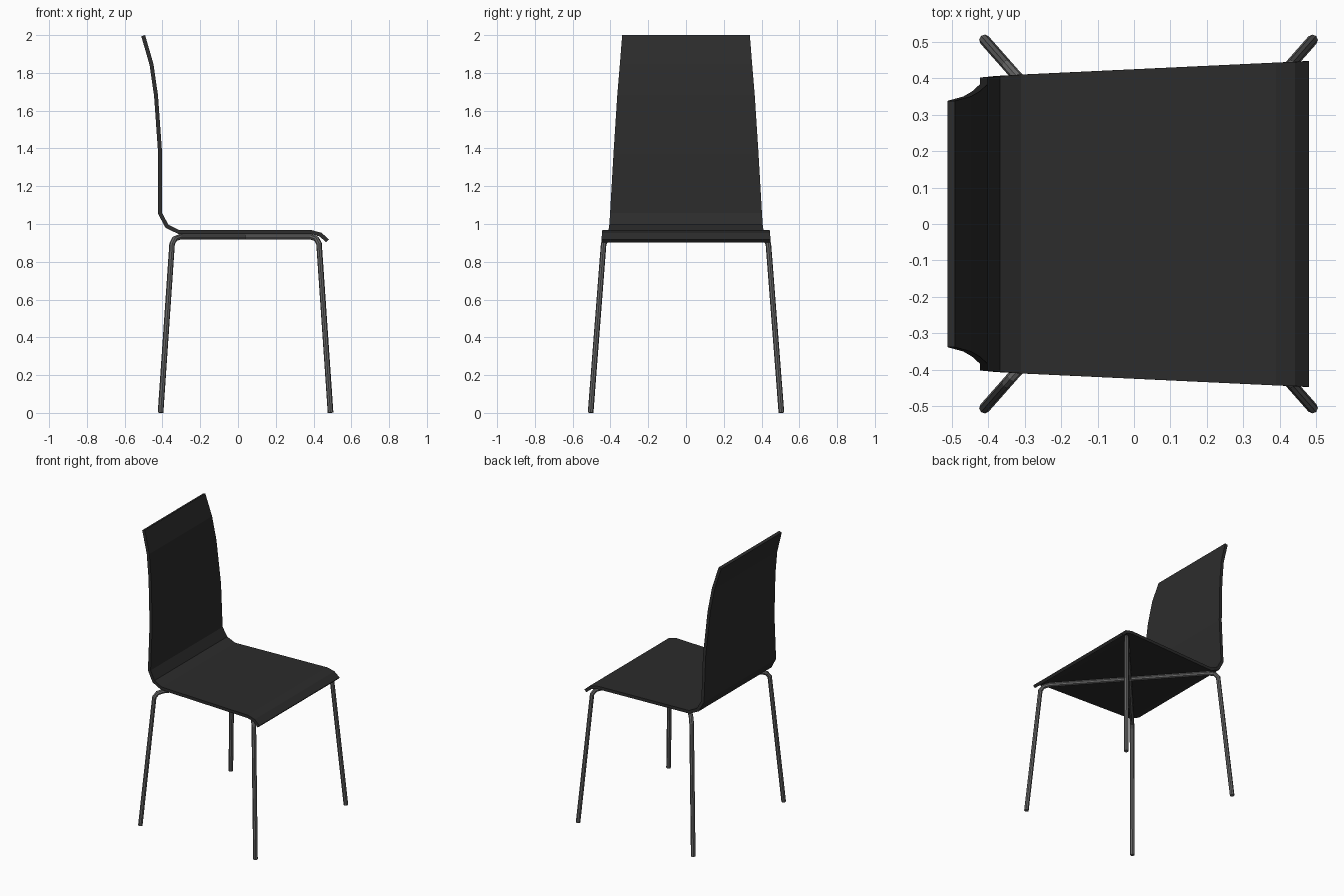
import bpy
import bmesh

if "Cube" in bpy.data.objects:
    bpy.data.objects.remove(bpy.data.objects["Cube"])


def material(name, value):
    mat = bpy.data.materials.new(name)
    mat.diffuse_color = (value, value, value, 1)
    mat.use_nodes = True
    mat.node_tree.nodes["Principled BSDF"].inputs["Base Color"].default_value = mat.diffuse_color
    return mat


def link(name, data, mat):
    obj = bpy.data.objects.new(name, data)
    data.materials.append(mat)
    bpy.context.collection.objects.link(obj)
    return obj


shell_mat = material("dark_shell", 0.025)
metal_mat = material("grey_metal", 0.13)

# Bent seat and back: side profile as (x, z, half width), top of back to front lip
PROFILE = [
    (-0.502, 1.997, 0.338), (-0.458, 1.845, 0.350), (-0.434, 1.68, 0.364),
    (-0.412, 1.37, 0.384), (-0.412, 1.055, 0.402), (-0.376, 0.988, 0.406),
    (-0.312, 0.957, 0.410), (0.388, 0.957, 0.443), (0.437, 0.944, 0.445),
    (0.474, 0.911, 0.447),
]
bm = bmesh.new()
rows = [[bm.verts.new((x, s * w, z)) for s in (-1, 1)] for x, z, w in PROFILE]
for a, b in zip(rows, rows[1:]):
    bm.faces.new((a[0], b[0], b[1], a[1]))
mesh = bpy.data.meshes.new("seat_shell")
bm.to_mesh(mesh)
bm.free()
shell = link("seat_shell", mesh, shell_mat)
solid = shell.modifiers.new("thickness", 'SOLIDIFY')
solid.thickness = 0.021
solid.offset = 0
solid.use_even_offset = True

# Two bent tubes crossing under the seat, each forming a pair of legs
CENTRE_X = 0.04
HALF_PATH = [(0.450, 0.505, 0.001), (0.389, 0.436, 0.895),
             (0.375, 0.420, 0.922), (0.347, 0.389, 0.932)]


def leg_tube(name, side):
    path = [(CENTRE_X - x, -side * y, z) for x, y, z in HALF_PATH]
    path += [(CENTRE_X + x, side * y, z) for x, y, z in reversed(HALF_PATH)]
    curve = bpy.data.curves.new(name, 'CURVE')
    curve.dimensions = '3D'
    curve.bevel_depth = 0.015
    curve.bevel_resolution = 2
    curve.use_fill_caps = True
    spline = curve.splines.new('POLY')
    spline.points.add(len(path) - 1)
    for point, co in zip(spline.points, path):
        point.co = (*co, 1)
    spline.use_smooth = False
    return link(name, curve, metal_mat)


leg_tube("leg_tube_a", 1)
leg_tube("leg_tube_b", -1)
